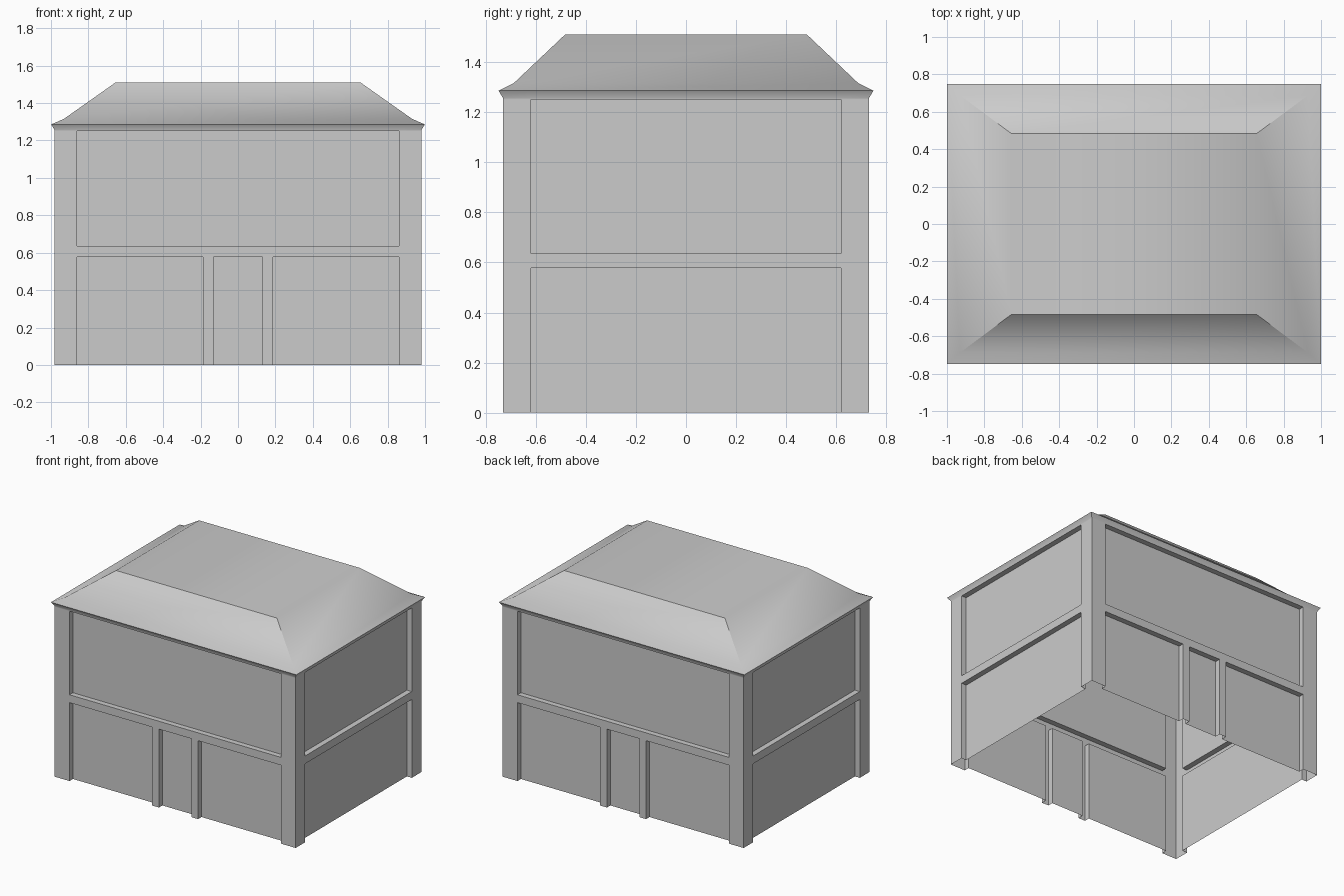
import bpy, bmesh, math

if "Cube" in bpy.data.objects:
    bpy.data.objects.remove(bpy.data.objects["Cube"])

HX, HY = 0.981, 0.731            # wall half sizes
FLARE = 0.018                    # eave overhang
DEPTH = 0.04                     # panel recess
ZS = [0, 0.577, 0.635, 1.25, 1.257, 1.286]


def finish(bm, name):
    bmesh.ops.remove_doubles(bm, verts=bm.verts, dist=1e-4)
    bmesh.ops.recalc_face_normals(bm, faces=bm.faces)
    mesh = bpy.data.meshes.new(name)
    bm.to_mesh(mesh)
    bm.free()
    ob = bpy.data.objects.new(name, mesh)
    bpy.context.collection.objects.link(ob)
    bpy.ops.object.select_all(action='DESELECT')
    ob.select_set(True)
    bpy.context.view_layer.objects.active = ob
    bpy.ops.object.shade_smooth_by_angle(angle=math.radians(40))


def add_wall(bm, n, half, dist, us, panels):
    """One wall facing n, a grid of cells with recessed panels."""
    def pt(u, z, d):
        if z == ZS[-1]:          # flared top row
            u, d = u * (1 + FLARE / half), d - FLARE
        r = dist - d
        return bm.verts.new((n[0] * r - n[1] * u, n[1] * r + n[0] * u, z))

    def quad(*pts):
        bm.faces.new([pt(*p) for p in pts])

    def depth(i, j):
        if not (0 <= i < len(us) - 1 and 0 <= j < len(ZS) - 1):
            return 0
        u, z = (us[i] + us[i + 1]) / 2, (ZS[j] + ZS[j + 1]) / 2
        return DEPTH if any(a < u < b and c < z < d for a, b, c, d in panels) else 0

    for i in range(len(us) - 1):
        for j in range(len(ZS) - 1):
            a, b, c, e, d = us[i], us[i + 1], ZS[j], ZS[j + 1], depth(i, j)
            quad((a, c, d), (b, c, d), (b, e, d), (a, e, d))
            # reveals where the depth changes
            l, k = depth(i - 1, j), depth(i, j - 1)
            if l != d:
                quad((a, c, l), (a, c, d), (a, e, d), (a, e, l))
            if k != d and j > 0:
                quad((a, c, k), (b, c, k), (b, c, d), (a, c, d))


# Walls: open at the bottom, long sides have three lower bays
bm = bmesh.new()
long_us = [-HX, -0.86, -0.187, -0.132, 0.132, 0.187, 0.86, HX]
long_panels = [(-0.86, 0.86, ZS[2], ZS[3])] + [
    (a, b, 0, ZS[1]) for a, b in ((-0.86, -0.187), (-0.132, 0.132), (0.187, 0.86))]
short_us = [-HY, -0.62, 0.62, HY]
short_panels = [(-0.62, 0.62, ZS[2], ZS[3]), (-0.62, 0.62, 0, ZS[1])]
for s in (-1, 1):
    add_wall(bm, (0, s), HX, HY, long_us, long_panels)
    add_wall(bm, (s, 0), HY, HX, short_us, short_panels)
finish(bm, "walls")

# Roof: flared eave, hipped slopes, flat top
bm = bmesh.new()
rings = []
for x, y, z in ((HX + FLARE, HY + FLARE, ZS[-1]), (0.93, 0.688, 1.316), (0.655, 0.483, 1.51)):
    rings.append([bm.verts.new((x * sx, y * sy, z))
                  for sx, sy in ((-1, -1), (1, -1), (1, 1), (-1, 1))])
for lo, hi in zip(rings, rings[1:]):
    for i in range(4):
        k = (i + 1) % 4
        bm.faces.new((lo[i], lo[k], hi[k], hi[i]))
bm.faces.new(rings[-1])
finish(bm, "roof")
